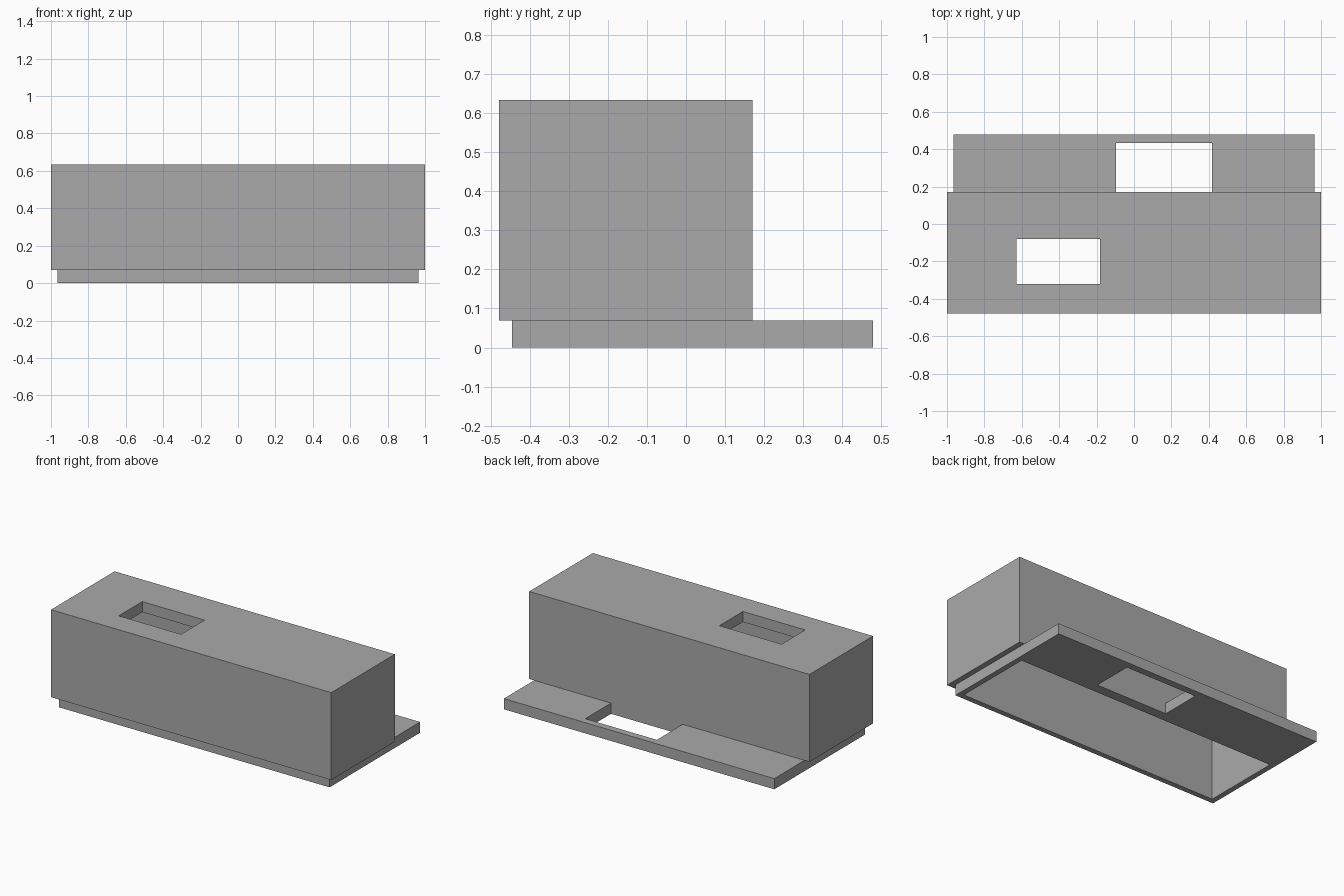
import bpy
from mathutils import Vector

default = bpy.data.objects.get("Cube")
if default:
    bpy.data.objects.remove(default, do_unlink=True)

grey = bpy.data.materials.new("plain grey")
grey.use_nodes = True
grey.diffuse_color = (0.4, 0.4, 0.4, 1)
grey.node_tree.nodes["Principled BSDF"].inputs["Base Color"].default_value = (0.4, 0.4, 0.4, 1)


def block(name, low, high):
    """Axis-aligned box between two corners."""
    low, high = Vector(low), Vector(high)
    bpy.ops.mesh.primitive_cube_add(size=1, location=(low + high) / 2)
    obj = bpy.context.object
    obj.name = name
    obj.scale = high - low
    bpy.ops.object.transform_apply(location=True, rotation=False, scale=True)
    obj.data.materials.append(grey)
    return obj


def cut(target, low, high):
    """Subtract a box from the target."""
    cutter = block("cutter", low, high)
    cutter.hide_render = True
    mod = target.modifiers.new("cut", 'BOOLEAN')
    mod.operation = 'DIFFERENCE'
    mod.solver = 'EXACT'
    mod.object = cutter
    bpy.context.view_layer.objects.active = target
    bpy.ops.object.modifier_apply(modifier=mod.name)
    bpy.data.objects.remove(cutter, do_unlink=True)


FLOOR = 0.069     # top of the base plate
BACK = 0.17       # rear face of the housing
INNER_X, INNER_FRONT, INNER_BACK = 0.93, -0.41, 0.105

# Hollow housing, open underneath, with a rectangular roof opening
housing = block("housing", (-1, -0.478, FLOOR), (1, BACK, 0.633))
cut(housing, (-INNER_X, INNER_FRONT, -0.1), (INNER_X, INNER_BACK, 0.565))
cut(housing, (-0.627, -0.32, 0.5), (-0.182, -0.08, 0.8))

# Base plate that sticks out behind, with the main opening and a rear slot
base = block("base_plate", (-0.965, -0.445, 0), (0.965, 0.478, FLOOR))
cut(base, (-INNER_X, INNER_FRONT, -0.1), (INNER_X, INNER_BACK, 0.2))
cut(base, (-0.095, BACK, -0.1), (0.416, 0.433, 0.2))
